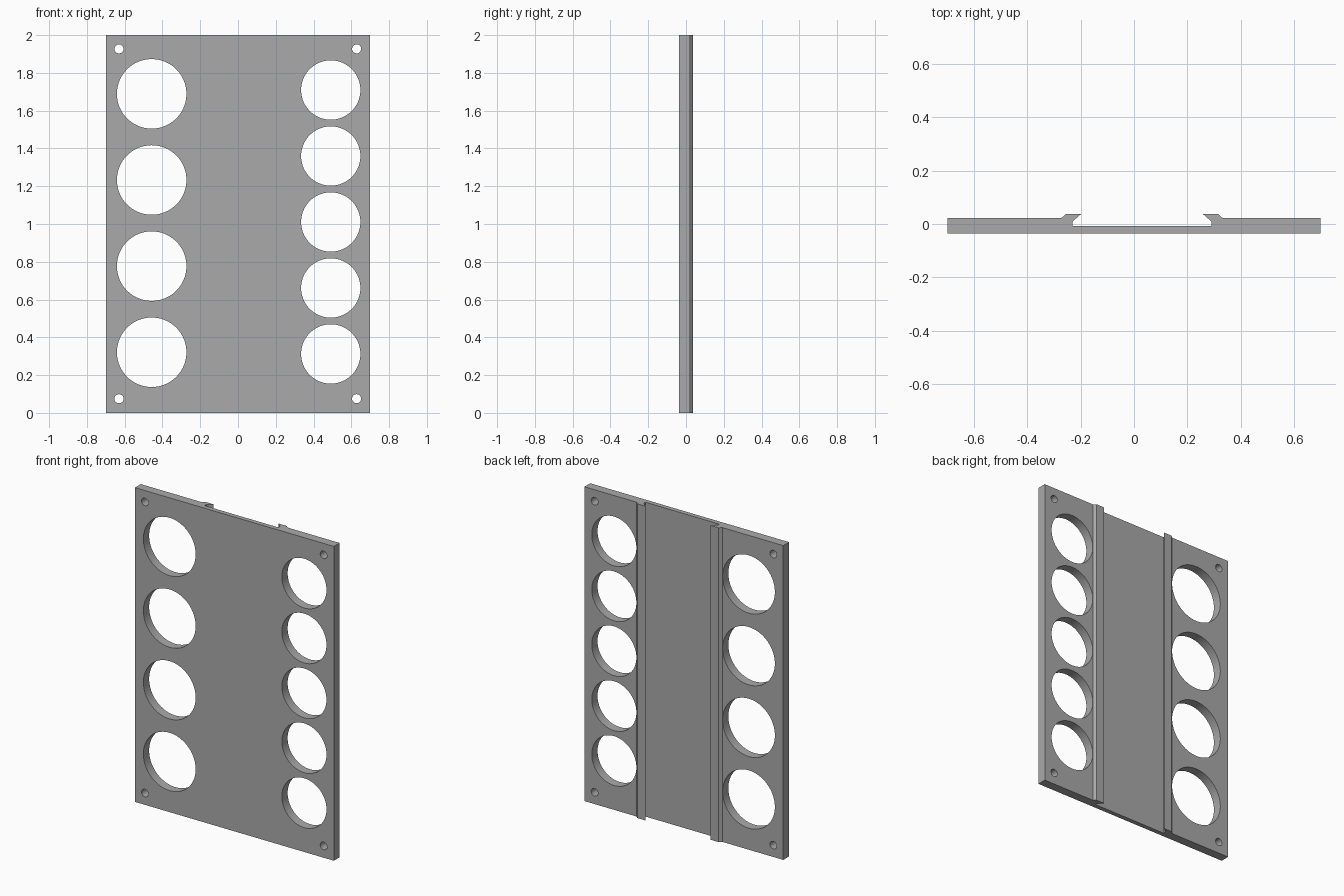
import bpy, bmesh
from math import pi
from mathutils import Matrix, Vector

cube = bpy.data.objects.get("Cube")
if cube:
    bpy.data.objects.remove(cube, do_unlink=True)

HEIGHT = 2.0
HALF_WIDTH = 0.70
FRONT, FLOOR, BACK, LIP = -0.036, -0.007, 0.022, 0.037

grey = bpy.data.materials.new("plain_grey")
grey.use_nodes = True
grey.diffuse_color = (0.4, 0.4, 0.4, 1)
grey.node_tree.nodes["Principled BSDF"].inputs["Base Color"].default_value = (0.4, 0.4, 0.4, 1)


def make_object(name, bm):
    bmesh.ops.recalc_face_normals(bm, faces=bm.faces)
    mesh = bpy.data.meshes.new(name)
    bm.to_mesh(mesh)
    bm.free()
    obj = bpy.data.objects.new(name, mesh)
    bpy.context.collection.objects.link(obj)
    mesh.materials.append(grey)
    return obj


def rail_profile(wall, side):
    """Dovetail rail section, from the outer ramp to the channel floor."""
    return [(wall + side * 0.043, BACK), (wall + side * 0.026, LIP),
            (wall - side * 0.031, LIP), (wall, 0.010), (wall, FLOOR)]


# Panel with dovetail channel, extruded upwards from its cross-section
section = [(HALF_WIDTH, FRONT), (HALF_WIDTH, BACK)]
section += rail_profile(0.29, 1)
section += reversed(rail_profile(-0.23, -1))
section += [(-HALF_WIDTH, BACK), (-HALF_WIDTH, FRONT)]
bm = bmesh.new()
base = bm.faces.new([bm.verts.new((x, y, 0)) for x, y in section])
top = bmesh.ops.extrude_face_region(bm, geom=[base])["geom"]
bmesh.ops.translate(bm, vec=Vector((0, 0, HEIGHT)),
                    verts=[v for v in top if isinstance(v, bmesh.types.BMVert)])
panel = make_object("slotted_panel", bm)

# Round holes: large column, small column and corner screw holes
holes = [(-0.457, 0.321 + i * 0.456, 0.184, 96) for i in range(4)]
holes += [(0.491, 0.312 + i * 0.3493, 0.157, 96) for i in range(5)]
holes += [(x, z, 0.024, 32) for x in (-0.63, 0.628) for z in (0.075, 1.927)]
bm = bmesh.new()
for x, z, radius, sides in holes:
    bmesh.ops.create_cone(
        bm, cap_ends=True, segments=sides, radius1=radius, radius2=radius, depth=0.3,
        matrix=Matrix.Translation((x, 0, z)) @ Matrix.Rotation(pi / 2, 4, 'X'))
cutter = make_object("hole_cutter", bm)
cutter.hide_render = True

# Cut the holes and drop the helper
cut = panel.modifiers.new("holes", 'BOOLEAN')
cut.operation = 'DIFFERENCE'
cut.solver = 'EXACT'
cut.object = cutter
bpy.ops.object.select_all(action='DESELECT')
bpy.context.view_layer.objects.active = panel
panel.select_set(True)
bpy.ops.object.modifier_apply(modifier=cut.name)
bpy.data.objects.remove(cutter, do_unlink=True)

# Smooth hole walls, sharp edges elsewhere
bpy.ops.object.shade_smooth_by_angle(angle=pi / 6)
